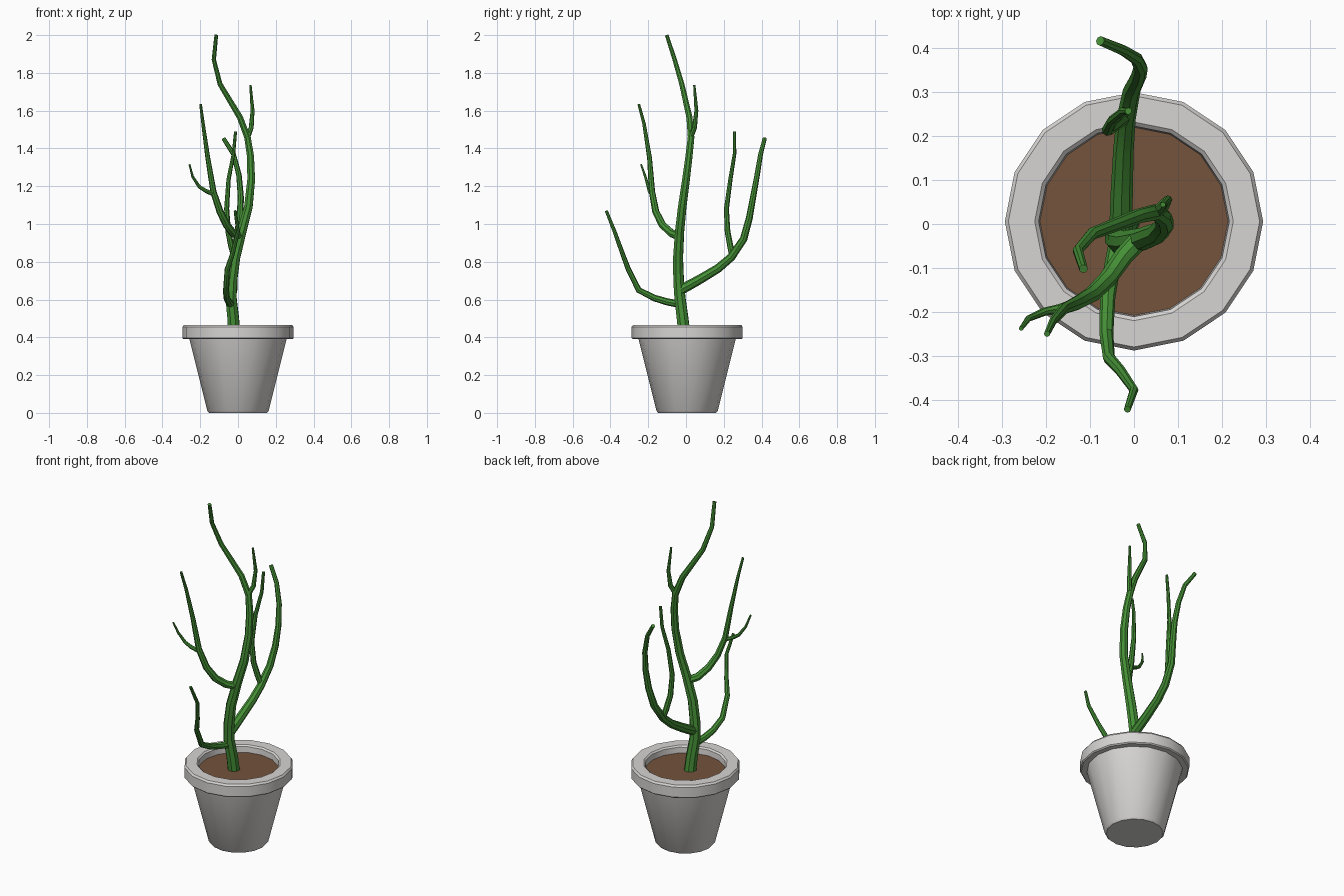
import bpy, bmesh, math


def material(name, rgb):
    m = bpy.data.materials.new(name)
    m.diffuse_color = (*rgb, 1)
    return m


GREEN = material("stem_green", (0.06, 0.28, 0.037))
GREY = material("pot_grey", (0.68, 0.665, 0.65))
BROWN = material("soil_brown", (0.175, 0.088, 0.046))
SIDES, CY = 16, 0.006


def finish(obj, mat):
    obj.data.materials.append(mat)
    bpy.ops.object.select_all(action='DESELECT')
    obj.select_set(True)
    bpy.context.view_layer.objects.active = obj
    bpy.ops.object.shade_smooth_by_angle(angle=math.radians(35))


def lathe(name, profile, mat):
    """Revolve (radius, z) points; a zero radius closes the end."""
    bm = bmesh.new()
    rings = []
    for r, z in profile:
        if r == 0:
            rings.append([bm.verts.new((0, CY, z))] * SIDES)
        else:
            rings.append([bm.verts.new((r * math.cos(a), CY + r * math.sin(a), z))
                          for a in (2 * math.pi * i / SIDES for i in range(SIDES))])
    for lo, hi in zip(rings, rings[1:]):
        for i in range(SIDES):
            j = (i + 1) % SIDES
            quad = dict.fromkeys((lo[i], lo[j], hi[j], hi[i]))
            bm.faces.new(list(quad))
    bmesh.ops.recalc_face_normals(bm, faces=bm.faces)
    me = bpy.data.meshes.new(name)
    bm.to_mesh(me)
    bm.free()
    obj = bpy.data.objects.new(name, me)
    bpy.context.collection.objects.link(obj)
    finish(obj, mat)


def branch(name, r0, r1, points):
    """Tapered eight-sided tube through the points."""
    cu = bpy.data.curves.new(name, 'CURVE')
    cu.dimensions = '3D'
    cu.bevel_depth = 1.0
    cu.bevel_resolution = 2
    cu.use_fill_caps = True
    sp = cu.splines.new('POLY')
    sp.points.add(len(points) - 1)
    dist = [0]
    for a, b in zip(points, points[1:]):
        dist.append(dist[-1] + math.dist(a, b))
    for p, co, d in zip(sp.points, points, dist):
        p.co = (*co, 1)
        p.radius = r0 + (r1 - r0) * d / dist[-1]
    obj = bpy.data.objects.new(name, cu)
    bpy.context.collection.objects.link(obj)
    bpy.ops.object.select_all(action='DESELECT')
    obj.select_set(True)
    bpy.context.view_layer.objects.active = obj
    bpy.ops.object.convert(target='MESH')
    finish(bpy.context.view_layer.objects.active, GREEN)


# pot with overhanging rim, open at the top, and soil inside
lathe("pot", [(0, 0), (0.153, 0), (0.162, 0.01), (0.257, 0.39), (0.288, 0.39),
              (0.294, 0.396), (0.294, 0.455), (0.286, 0.466), (0.226, 0.466),
              (0.217, 0.458), (0.213, 0.41)], GREY)
lathe("soil", [(0.215, 0.425), (0, 0.425)], BROWN)

# main stem
branch("main_stem", 0.034, 0.010, [
    (-0.02, -0.008, 0.41), (-0.025, -0.018, 0.5), (-0.037, -0.032, 0.61),
    (-0.032, -0.039, 0.70), (-0.015, -0.042, 0.82), (0.02, -0.034, 0.96),
    (0.055, -0.02, 1.09), (0.07, 0.0, 1.235), (0.066, 0.016, 1.36),
    (0.05, 0.027, 1.46), (0.01, 0.018, 1.565), (-0.095, -0.022, 1.74),
    (-0.128, -0.06, 1.87), (-0.115, -0.102, 2.0)])

# low branch to the front
branch("low_front_branch", 0.020, 0.008, [
    (-0.035, -0.03, 0.575), (-0.05, -0.10, 0.588), (-0.06, -0.167, 0.608),
    (-0.063, -0.25, 0.65), (-0.057, -0.305, 0.76), (-0.03, -0.335, 0.84),
    (0.0, -0.378, 0.96), (-0.015, -0.422, 1.07)])

# large branch to the back and its twig
branch("back_branch", 0.027, 0.011, [
    (-0.03, -0.03, 0.65), (-0.028, 0.07, 0.705), (-0.024, 0.17, 0.765),
    (-0.018, 0.24, 0.825), (-0.005, 0.305, 0.92), (0.01, 0.335, 1.03),
    (0.015, 0.355, 1.14), (0.005, 0.377, 1.26), (-0.024, 0.395, 1.37),
    (-0.077, 0.417, 1.453)])
branch("back_twig", 0.017, 0.008, [
    (-0.02, 0.245, 0.83), (-0.035, 0.235, 0.88), (-0.052, 0.22, 0.96),
    (-0.06, 0.214, 1.08), (-0.05, 0.235, 1.235), (-0.024, 0.257, 1.37),
    (-0.013, 0.257, 1.49)])

# middle branch to the left and its twig
branch("left_branch", 0.023, 0.007, [
    (0.012, -0.035, 0.935), (-0.025, -0.075, 0.95), (-0.06, -0.125, 0.995),
    (-0.095, -0.16, 1.065), (-0.13, -0.18, 1.17), (-0.16, -0.193, 1.35),
    (-0.185, -0.222, 1.53), (-0.198, -0.25, 1.634)])
branch("left_twig", 0.012, 0.005, [
    (-0.135, -0.182, 1.16), (-0.17, -0.193, 1.175), (-0.205, -0.2, 1.197),
    (-0.24, -0.215, 1.25), (-0.257, -0.238, 1.315)])

# upper twig
branch("upper_twig", 0.015, 0.006, [
    (0.048, 0.022, 1.455), (0.07, 0.045, 1.51), (0.077, 0.055, 1.6),
    (0.066, 0.044, 1.735)])
